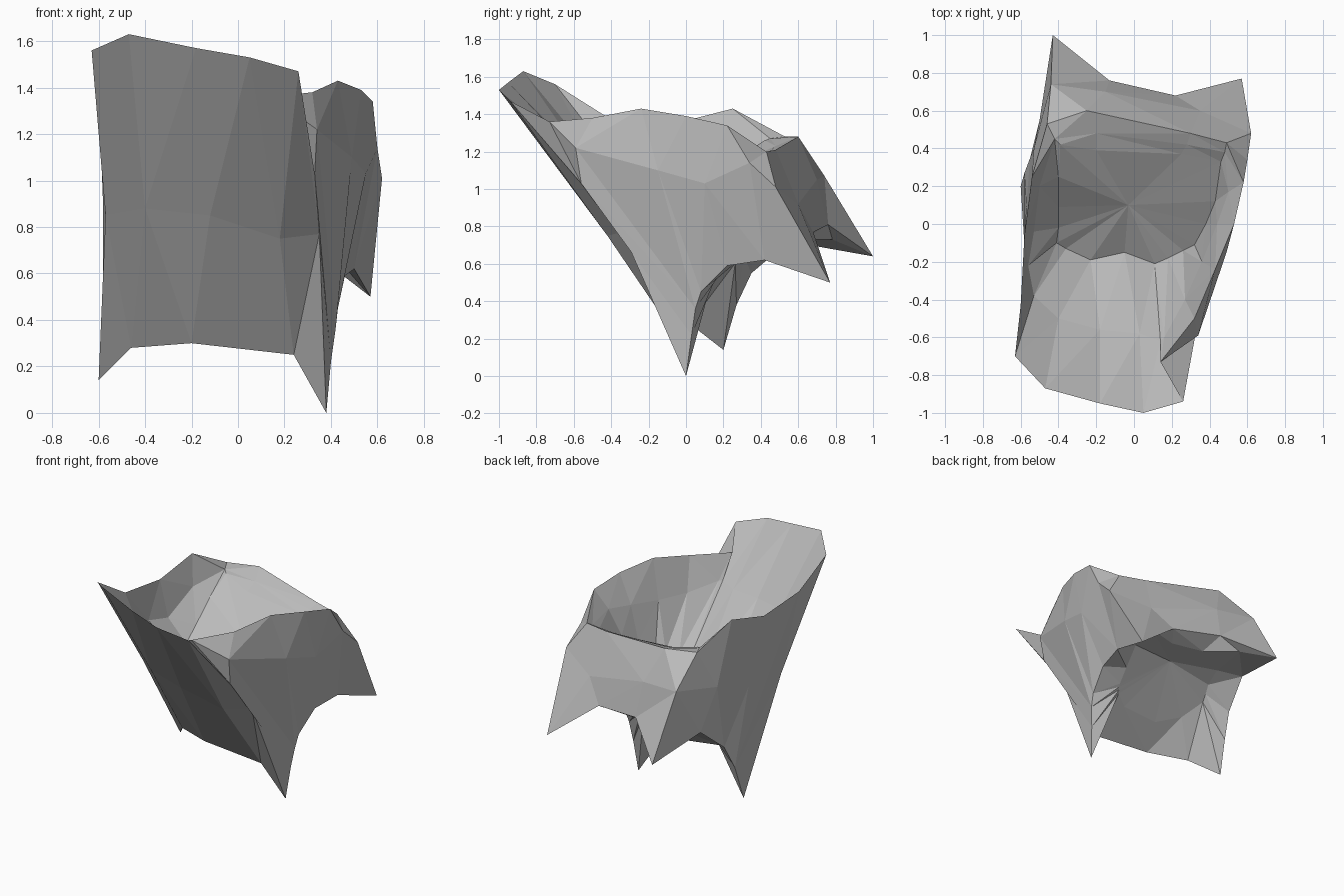
import bpy
import bmesh
from mathutils import Vector

# Remove the default cube only
default_cube = bpy.data.objects.get("Cube")
if default_cube:
    bpy.data.objects.remove(default_cube, do_unlink=True)


def make_material(name, colour):
    material = bpy.data.materials.new(name)
    material.use_nodes = True
    material.diffuse_color = colour
    shader = next(n for n in material.node_tree.nodes if n.type == "BSDF_PRINCIPLED")
    shader.inputs["Base Color"].default_value = colour
    return material


def loft(name, profiles, material, start_cap=None, end_cap=None):
    """Skin a row of closed profiles and fan each open end to a middle point."""
    mesh = bpy.data.meshes.new(name)
    bm = bmesh.new()
    rings = [[bm.verts.new(point) for point in profile] for profile in profiles]
    count = len(rings[0])
    following = [(i + 1) % count for i in range(count)]

    for lower, upper in zip(rings, rings[1:]):
        for i, j in enumerate(following):
            bm.faces.new((lower[i], lower[j], upper[j], upper[i]))

    if start_cap:
        middle = bm.verts.new(start_cap)
        for i, j in enumerate(following):
            bm.faces.new((middle, rings[0][j], rings[0][i]))

    if end_cap:
        middle = bm.verts.new(end_cap)
        for i, j in enumerate(following):
            bm.faces.new((rings[-1][i], rings[-1][j], middle))

    # Crumpled quads become flat triangular facets
    bmesh.ops.triangulate(bm, faces=bm.faces[:], quad_method="SHORT_EDGE")
    bm.to_mesh(mesh)
    bm.free()
    mesh.materials.append(material)
    shape = bpy.data.objects.new(name, mesh)
    bpy.context.scene.collection.objects.link(shape)
    return shape


def under_point(foot):
    """Move a lower edge point inward, onto the bent underside of the seat."""
    inner = Vector(foot).lerp(hollow, .35)
    inner.z = min(hollow.z, .38 + .85 * inner.y)
    return inner


# Each profile runs along the back, the +x arm, the front and the -x arm.

# Lower edge, pulled down into four pointed legs
foot_back = [(-.6, .2, .14), (-.46, .02, .28), (-.2, -.1, .3),
             (.24, -.08, .25), (.38, 0, 0)]
foot_left = [(.4, .03, .22), (.42, .05, .36), (.43, .08, .45),
             (.46, .22, .59), (.5, .42, .62)]
foot_front = [(.57, .77, .5), (.22, .68, .77), (-.13, .76, .81), (-.43, 1, .64)]
foot_right = [(-.5, .55, .72), (-.55, .35, .55), (-.58, .27, .38)]
foot_profile = foot_back + foot_left + foot_front + foot_right

# Waist of the leaning body
waist_back = [(-.57, -.27, .85), (-.4, -.42, .88), (-.12, -.48, .85),
              (.18, -.42, .75), (.35, -.34, .77)]
waist_left = [(.33, -.56, 1.03), (.34, -.59, 1.22), (.49, -.15, 1.1),
              (.55, .1, 1.03), (.6, .34, 1.14)]
waist_front = [(.62, .48, 1.01), (.35, .6, .92), (-.15, .7, 1.05), (-.44, .74, 1.07)]
waist_right = [(-.53, .4, 1), (-.57, .1, .9), (-.58, -.1, .88)]
waist_profile = waist_back + waist_left + waist_front + waist_right

# Thin rim over backrest, arms and front
rim_back = [(-.63, -.7, 1.56), (-.47, -.87, 1.63), (-.18, -.95, 1.57),
            (.05, -1, 1.53), (.26, -.94, 1.47)]
rim_left = [(.14, -.73, 1.36), (.32, -.5, 1.38), (.43, -.24, 1.43),
            (.53, 0, 1.39), (.58, .22, 1.34)]
rim_front = [(.49, .43, 1.2), (.3, .48, 1.21), (-.25, .6, 1.28), (-.46, .53, 1.28)]
rim_right = [(-.54, .25, 1.43), (-.58, -.06, 1.35), (-.6, -.43, 1.39)]
rim_profile = rim_back + rim_left + rim_front + rim_right

# Inner walls, half way down to the seat
lining_back = [(-.53, -.38, 1.15), (-.4, -.5, 1.18), (-.18, -.56, 1.18),
               (.03, -.58, 1.18), (.14, -.62, 1.2)]
lining_left = [(.16, -.6, 1.2), (.27, -.4, 1.16), (.36, -.2, 1.16),
               (.44, 0, 1.18), (.5, .17, 1.2)]
lining_front = [(.48, .38, 1.17), (.28, .42, 1.18), (-.2, .48, 1.23), (-.42, .45, 1.27)]
lining_right = [(-.5, .2, 1.22), (-.53, -.04, 1.08), (-.56, -.22, 1.12)]
lining_profile = lining_back + lining_left + lining_front + lining_right

# Crease around the sloping seat
seat_back = [(-.41, -.1, .87), (-.36, -.13, .84), (-.23, -.19, .82),
             (-.05, -.15, .82), (.11, -.21, .82)]
seat_left = [(.18, -.18, .83), (.26, -.14, .84), (.32, -.11, .86),
             (.38, 0, .93), (.43, .12, 1.01)]
seat_front = [(.46, .33, 1.13), (.25, .37, 1.15), (-.2, .39, 1.19), (-.39, .42, 1.26)]
seat_right = [(-.4, .25, 1.15), (-.4, .09, 1.01), (-.4, -.02, .92)]
seat_profile = seat_back + seat_left + seat_front + seat_right

# Underside, bent between the legs
hollow = Vector((0, .38, .73))
under_profile = [under_point(foot) for foot in foot_profile]

grey = make_material("plain grey", (.5, .5, .5, 1))

# Outside with legs and hollow underside
loft("chair_shell", [under_profile, foot_profile, waist_profile, rim_profile], grey,
     start_cap=hollow)

# Inside of backrest and arms, closed by the seat
loft("chair_seat_and_lining", [rim_profile, lining_profile, seat_profile], grey,
     end_cap=(-.03, .1, .99))
